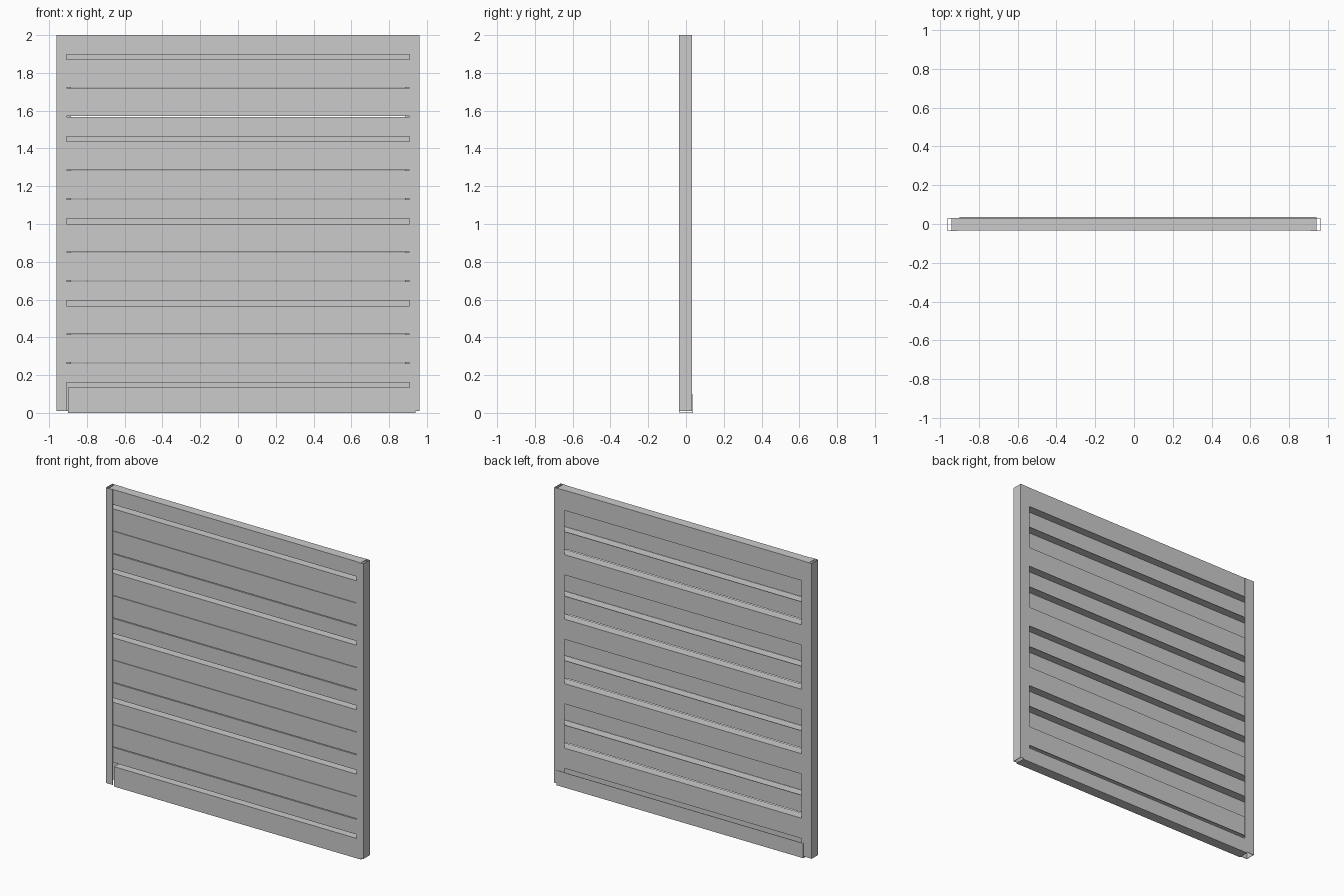
import bpy

if "Cube" in bpy.data.objects:
    bpy.data.objects.remove(bpy.data.objects["Cube"])

T = 0.003            # sheet thickness
FRONT, BACK = -0.032, 0.0285
PITCH = 0.4345       # height of one three-board group


def sheet(name, profile, start, end, axis):
    """Extrude an open folded profile along x (profile is y,z) or z (profile is x,y)."""
    verts = []
    for s in (start, end):
        for a, b in profile:
            verts.append((s, a, b) if axis == 'x' else (a, b, s))
    n = len(profile)
    faces = [(i, i + 1, n + i + 1, n + i) for i in range(n - 1)]
    mesh = bpy.data.meshes.new(name)
    mesh.from_pydata(verts, [], faces)
    obj = bpy.data.objects.new(name, mesh)
    bpy.context.collection.objects.link(obj)
    mod = obj.modifiers.new("thickness", 'SOLIDIFY')
    mod.thickness = T
    mod.offset = 0
    mod.use_even_offset = True
    return obj


# Channel posts, open towards the slats, wider lip at the back
for side, label in ((-1, "left"), (1, "right")):
    profile = [(side * 0.909, -0.0355), (side * 0.9585, -0.0355),
               (side * 0.9585, 0.0305), (side * 0.885, 0.0305)]
    sheet(label + "_post", profile, 0.01, 2.0, 'z')

# Hooded rails: folded over the top, short leg in front, long leg behind
for i in range(5):
    top = 1.9985 - i * PITCH
    sheet(f"hooded_rail_{i}",
          [(FRONT, top - 0.10), (FRONT, top), (BACK, top), (BACK, top - 0.135)],
          -0.94, 0.94, 'x')

# Two angle slats below each hooded rail: front face with a flange to the back
for i in range(4):
    for j in range(2):
        top = 1.8685 - i * PITCH - j * 0.151
        bottom = top - 0.147
        sheet(f"slat_{i}_{j}",
              [(FRONT, bottom), (FRONT, top), (0.0265, top)],
              -0.94, 0.94, 'x')

# Bottom rail: upturned channel with a ledge along its front leg
sheet("bottom_rail",
      [(0.0265, 0.1325), (FRONT, 0.1325), (FRONT, 0.0015),
       (0.0355, 0.0015), (0.0355, 0.10)],
      -0.90, 0.94, 'x')
